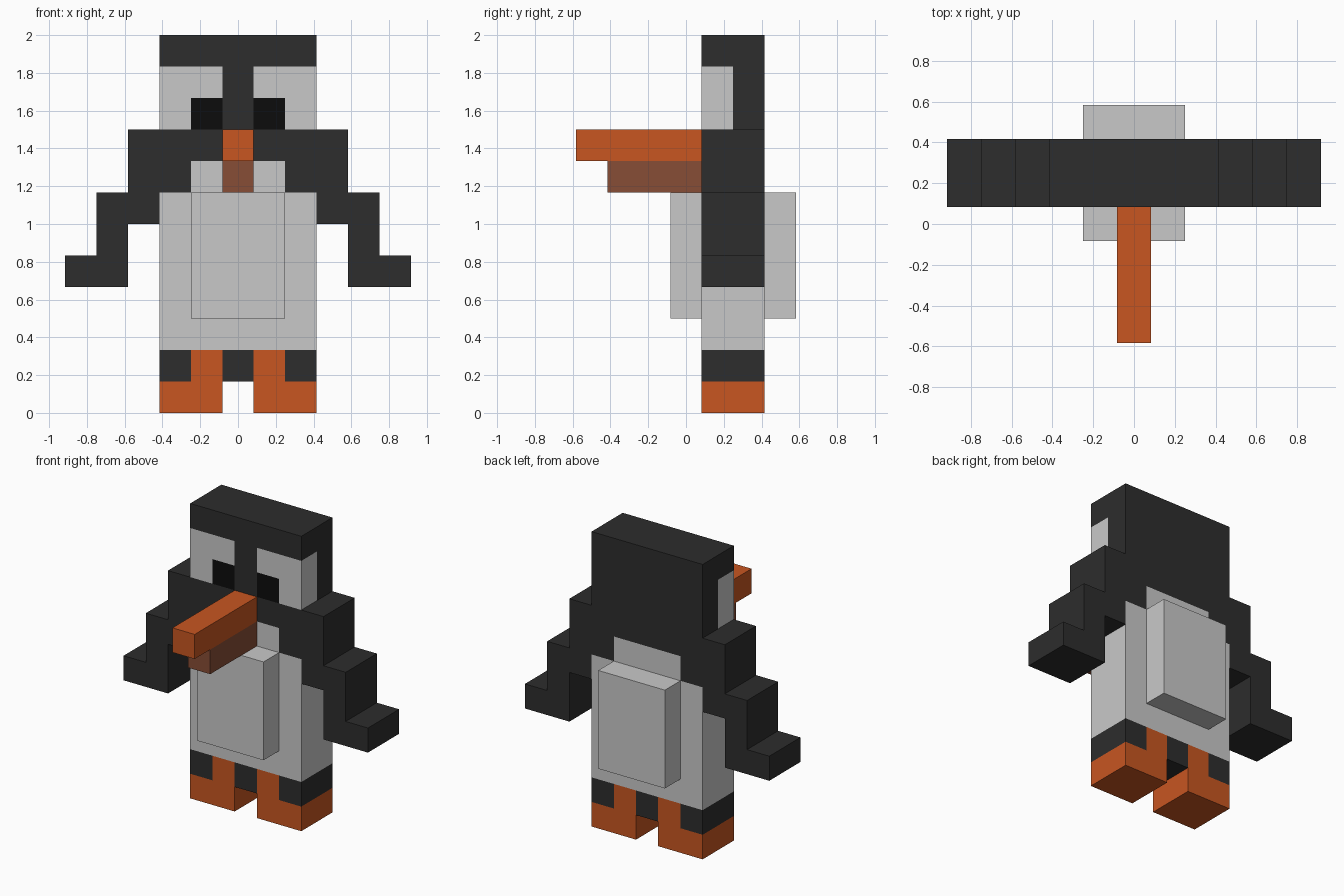
import bpy
import bmesh
from mathutils import Vector

if "Cube" in bpy.data.objects:
    bpy.data.objects.remove(bpy.data.objects["Cube"])

S = 1 / 6  # block size


def material(name, *srgb):
    m = bpy.data.materials.new(name)
    lin = [((c / 255 + 0.055) / 1.055) ** 2.4 for c in srgb]
    m.diffuse_color = (*lin, 1)
    m.use_nodes = True
    m.node_tree.nodes["Principled BSDF"].inputs["Base Color"].default_value = m.diffuse_color
    return m


MATS = {
    "D": material("charcoal", 45, 45, 45),
    "W": material("pale_grey", 201, 201, 201),
    "O": material("orange", 200, 86, 33),
    "B": material("brown", 135, 77, 54),
    "K": material("black", 12, 12, 12),
}

# Block colours from the centre column outwards, bottom row first
FRONT = [".OO", "DOD", "WWW", "WWW", "WWW.DD", "WWW.D", "WWWDD",
         "WWDD", "DDDD", "DKW", "DWW", "DDD"]
BACK = FRONT[:9] + ["DDD"] * 3

# Mirror the rows into a block grid, two blocks deep
cells = {}
for layer, rows in enumerate((FRONT, BACK)):
    for z, row in enumerate(rows):
        for i, c in enumerate(row):
            if c != ".":
                cells[i, layer, z] = cells[-i, layer, z] = c


def part_of(x, z):
    if z < 2:
        return "legs_and_feet"
    if z > 8:
        return "head"
    if x > 2:
        return "right_wing"
    if x < -2:
        return "left_wing"
    return "torso"


def finish(name, bm, keys):
    mesh = bpy.data.meshes.new(name)
    bm.to_mesh(mesh)
    bm.free()
    for k in keys:
        mesh.materials.append(MATS[k])
    obj = bpy.data.objects.new(name, mesh)
    bpy.context.collection.objects.link(obj)


def block_part(name):
    """Outer skin of all blocks in one part, flat areas merged."""
    bm = bmesh.new()
    keys = sorted({c for (x, y, z), c in cells.items() if part_of(x, z) == name})
    for (x, y, z), c in cells.items():
        if part_of(x, z) != name:
            continue
        centre = Vector((x * S, (y + 1) * S, (z + 0.5) * S))
        for axis in range(3):
            for sign in (-1, 1):
                n = [0, 0, 0]
                n[axis] = sign
                if (x + n[0], y + n[1], z + n[2]) in cells:
                    continue
                n = Vector(n)
                u = Vector([float(k == (axis + 1) % 3) for k in range(3)])
                v = n.cross(u)
                corners = [centre + (n + a * u + b * v) * S / 2
                           for a, b in ((-1, -1), (1, -1), (1, 1), (-1, 1))]
                face = bm.faces.new([bm.verts.new(p) for p in corners])
                face.material_index = keys.index(c)
    bmesh.ops.remove_doubles(bm, verts=bm.verts, dist=1e-4)
    bmesh.ops.dissolve_limit(bm, angle_limit=0.01, verts=bm.verts,
                             edges=bm.edges, delimit={"MATERIAL"})
    finish(name, bm, keys)


def box(name, key, x, y0, y1, z0, z1):
    """Box centred on x, sizes in blocks."""
    bm = bmesh.new()
    bmesh.ops.create_cube(bm, size=1)
    for v in bm.verts:
        v.co = Vector((v.co.x * 2 * x,
                       y0 if v.co.y < 0 else y1,
                       z0 if v.co.z < 0 else z1)) * S
    finish(name, bm, [key])


# Body
for part in ("legs_and_feet", "torso", "left_wing", "right_wing", "head"):
    block_part(part)

# Raised belly and back panels
box("belly_panel", "W", 1.5, -0.5, 0.5, 3, 7)
box("back_panel", "W", 1.5, 2.5, 3.5, 3, 7)

# Beak
box("upper_beak", "O", 0.5, -3.5, 0.5, 8, 9)
box("lower_beak", "B", 0.5, -2.5, 0.5, 7, 8)
